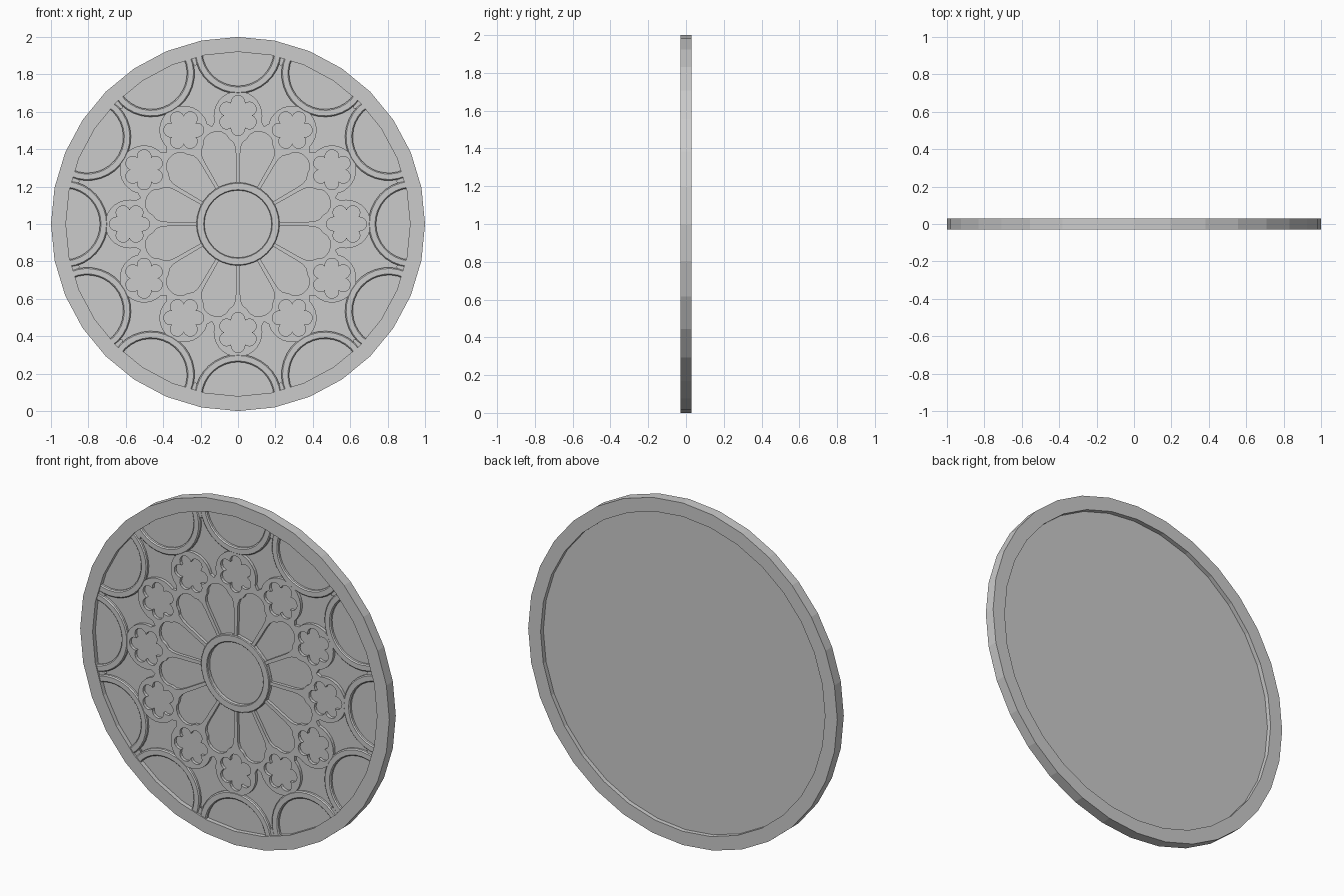
import bpy, bmesh
from math import sin, cos, acos, radians, pi

if "Cube" in bpy.data.objects:
    bpy.data.objects.remove(bpy.data.objects["Cube"])


def arc(cx, cy, r, a0, a1, n):
    """Points along an arc, angles in degrees."""
    return [(cx + r * cos(radians(a0 + (a1 - a0) * i / n)),
             cy + r * sin(radians(a0 + (a1 - a0) * i / n))) for i in range(n + 1)]


def circle(r, n):
    return arc(0, 0, r, 0, 360, n)[:-1]


def turn(pts, deg):
    c, s = cos(radians(deg)), sin(radians(deg))
    return [(x * c - y * s, x * s + y * c) for x, y in pts]


def plate(name, loops, front, back, chamfer=0.0):
    """Flat filled outline (inner loops become holes) standing in the xz plane."""
    cu = bpy.data.curves.new(name, 'CURVE')
    cu.dimensions = '2D'
    cu.fill_mode = 'BOTH'
    cu.extrude = (back - front) / 2 - chamfer
    cu.bevel_depth = chamfer
    cu.bevel_resolution = 0
    cu.offset = -chamfer
    for pts in loops:
        sp = cu.splines.new('POLY')
        sp.points.add(len(pts) - 1)
        for p, (x, y) in zip(sp.points, pts):
            p.co = (x, y, 0, 1)
        sp.use_cyclic_u = True
    tmp = bpy.data.objects.new(name + "_outline", cu)
    bpy.context.collection.objects.link(tmp)
    dg = bpy.context.evaluated_depsgraph_get()
    me = bpy.data.meshes.new_from_object(tmp.evaluated_get(dg))
    bpy.data.objects.remove(tmp)
    bm = bmesh.new()
    bm.from_mesh(me)
    bmesh.ops.remove_doubles(bm, verts=bm.verts, dist=1e-5)
    bmesh.ops.recalc_face_normals(bm, faces=bm.faces)
    for f in bm.faces:
        f.smooth = False
    bm.to_mesh(me)
    bm.free()
    me.name = name
    ob = bpy.data.objects.new(name, me)
    ob.location = (0, (front + back) / 2, 1)
    ob.rotation_euler = (pi / 2, 0, 0)
    bpy.context.collection.objects.link(ob)
    return ob


SECTORS = [30 * k for k in range(12)]

# Outer frame and thin glass disc
plate("outer_frame", [circle(1.0, 32), circle(0.92, 32)], -0.03, 0.03)
plate("glass_panel", [circle(0.925, 32)], -0.004, 0.004)

# Rosette outline: twelve round lobes with a notch between each pair
outline = []
for a in SECTORS:
    outline += turn(arc(0.58, 0, 0.13, -105, 105, 16), a)
    outline += turn([(0.54, 0)], a + 15)

# Six-lobed foil opening, pointing outwards
foil = []
for k in range(6):
    foil += turn(arc(0.07, 0, 0.037, -101, 101, 8)[:-1], 60 * k)
foil = [(x + 0.58, y) for x, y in foil]

# Lancet petal opening with a cusped head
half = [(0.22, 0.049), (0.30, 0.069), (0.36, 0.085), (0.40, 0.092), (0.43, 0.088),
        (0.45, 0.072), (0.475, 0.064), (0.495, 0.046), (0.506, 0.022)]
petal = [(r, -w) for r, w in half] + [(0.508, 0)] + [(r, w) for r, w in reversed(half)]

holes = [circle(0.19, 32)]
for a in SECTORS:
    holes += [turn(foil, a), turn(petal, a + 15)]
plate("rosette_tracery", [outline] + holes, -0.022, 0.0)

# Hub ring
plate("hub_ring", [circle(0.222, 32), circle(0.18, 32)], -0.028, 0.0, 0.004)

# Scalloped bands around the rim, with small wedges between them
C, RIM = 0.93, 0.935


def reach(r):
    return acos((C * C + r * r - RIM * RIM) / (2 * C * r)) * 180 / pi


ro, ri = 0.233, 0.192
band = (arc(C, 0, ro, 180 - reach(ro), 180 + reach(ro), 16)
        + arc(C, 0, ri, 180 + reach(ri), 180 - reach(ri), 16))
wedge = [(0.875, 0), (0.895, -0.02), (0.93, -0.02), (0.93, 0.02), (0.895, 0.02)]
for i, a in enumerate(SECTORS):
    plate(f"scallop_band_{i + 1}", [turn(band, a)], -0.024, 0.0, 0.006)
    plate(f"scallop_wedge_{i + 1}", [turn(wedge, a + 15)], -0.019, 0.0)
